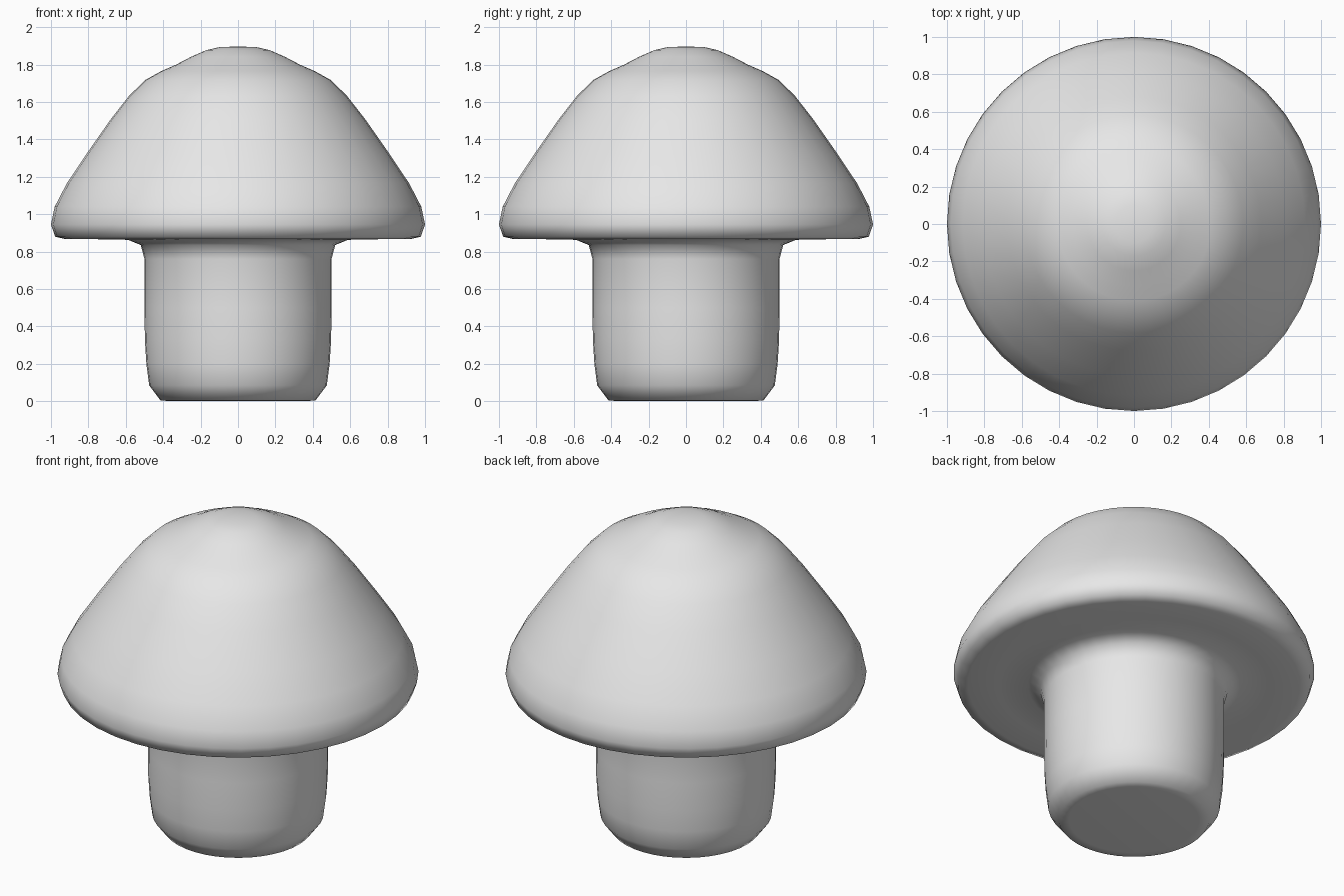
import bpy
import bmesh
from math import cos, sin, tau

cube = bpy.data.objects.get("Cube")
if cube:
    bpy.data.objects.remove(cube, do_unlink=True)

SEGMENTS = 40

grey = bpy.data.materials.new("plain_grey")
grey.use_nodes = True
grey.diffuse_color = (0.8, 0.8, 0.8, 1)
grey.node_tree.nodes["Principled BSDF"].inputs["Base Color"].default_value = (0.8, 0.8, 0.8, 1)

# Half outline as (radius, height), from the foot centre up to the crown centre
stem = [(0, 0), (0.36, 0), (0.415, 0.005), (0.475, 0.085), (0.49, 0.2),
        (0.498, 0.33), (0.5, 0.5), (0.5, 0.76), (0.52, 0.835)]
cap_underside = [(0.588, 0.863), (0.75, 0.866), (0.92, 0.866)]
cap_rim = [(0.978, 0.88), (1.0, 0.945), (0.98, 1.04)]
cap_dome = [(0.915, 1.165), (0.81, 1.322), (0.68, 1.508), (0.583, 1.632),
            (0.497, 1.717), (0.41, 1.765), (0.33, 1.8)]
crown = [(0.25, 1.842), (0.17, 1.877), (0.1, 1.893), (0, 1.897)]


def lathe(name, outline):
    """Revolve an outline that starts and ends on the z axis."""
    bm = bmesh.new()
    rings = []
    for r, z in outline:
        count = SEGMENTS if r else 1
        rings.append([bm.verts.new((r * cos(tau * i / count), r * sin(tau * i / count), z))
                      for i in range(count)])
    for low, high in zip(rings, rings[1:]):
        for i in range(SEGMENTS):
            j = (i + 1) % SEGMENTS
            corners = [low[i % len(low)], low[j % len(low)],
                       high[j % len(high)], high[i % len(high)]]
            bm.faces.new(list(dict.fromkeys(corners)))
    bmesh.ops.recalc_face_normals(bm, faces=bm.faces)
    for face in bm.faces:
        face.smooth = True
    mesh = bpy.data.meshes.new(name)
    bm.to_mesh(mesh)
    bm.free()
    mesh.materials.append(grey)
    obj = bpy.data.objects.new(name, mesh)
    bpy.context.collection.objects.link(obj)
    return obj


# Stem and cap flow together as one smooth surface
lathe("mushroom", stem + cap_underside + cap_rim + cap_dome + crown)
